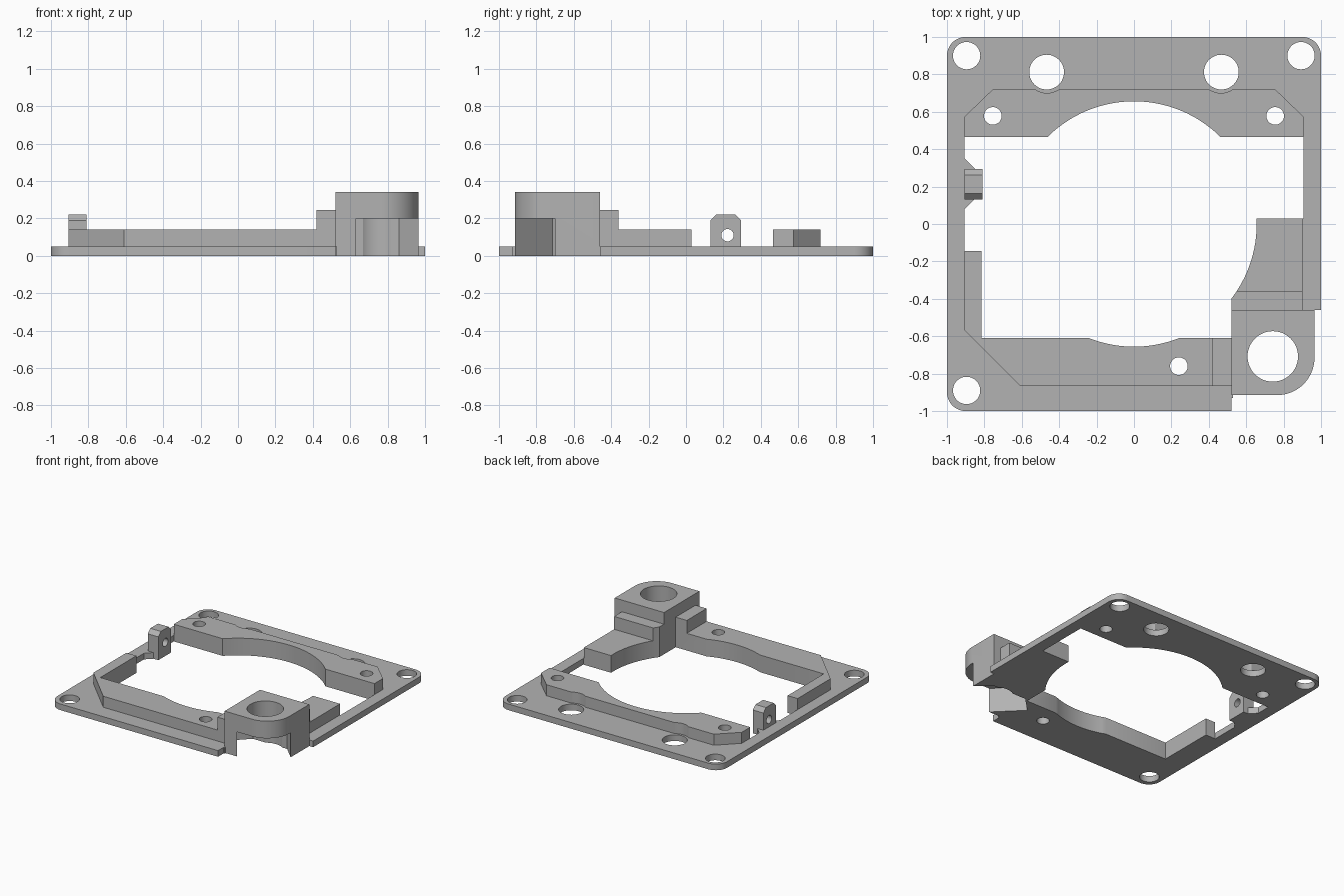
import bpy, bmesh, math
from mathutils import Matrix

if "Cube" in bpy.data.objects:
    bpy.data.objects.remove(bpy.data.objects["Cube"])

grey = bpy.data.materials.new("light grey plastic")
grey.diffuse_color = (0.45, 0.45, 0.45, 1)
grey.use_nodes = True
grey.node_tree.nodes["Principled BSDF"].inputs["Base Color"].default_value = grey.diffuse_color


def arc(cx, cy, r, a0, a1, n=12):
    """Points along a circular arc, angles in degrees."""
    pts = []
    for i in range(n + 1):
        a = math.radians(a0 + (a1 - a0) * i / n)
        pts.append((cx + r * math.cos(a), cy + r * math.sin(a)))
    return pts


def prism(name, pts, z0, z1):
    """Extrude a flat outline from z0 to z1."""
    bm = bmesh.new()
    face = bm.faces.new([bm.verts.new((x, y, z0)) for x, y in pts])
    res = bmesh.ops.extrude_face_region(bm, geom=[face])
    top = [v for v in res["geom"] if isinstance(v, bmesh.types.BMVert)]
    bmesh.ops.translate(bm, verts=top, vec=(0, 0, z1 - z0))
    bmesh.ops.recalc_face_normals(bm, faces=bm.faces)
    mesh = bpy.data.meshes.new(name)
    bm.to_mesh(mesh)
    bm.free()
    mesh.materials.append(grey)
    ob = bpy.data.objects.new(name, mesh)
    bpy.context.collection.objects.link(ob)
    return ob


def disc(name, x, y, r, z0, z1):
    return prism(name, arc(x, y, r, 0, 360 * 47 / 48, 47), z0, z1)


def boolean(target, tool, operation):
    """Apply a boolean and remove the tool."""
    mod = target.modifiers.new("bool", "BOOLEAN")
    mod.operation = operation
    mod.solver = "EXACT"
    mod.object = tool
    bpy.context.view_layer.objects.active = target
    bpy.ops.object.modifier_apply(modifier=mod.name)
    bpy.data.objects.remove(tool)


R = 0.656  # main round opening

# Base plate with rounded corners and a missing corner for the housing
frame = prism("mount_frame",
              [(0.53, -1), (0.53, -0.46), (1, -0.46)]
              + arc(0.9, 0.9, 0.1, 0, 90) + arc(-0.9, 0.9, 0.1, 90, 180)
              + arc(-0.9, -0.9, 0.1, 180, 270), 0, 0.05)
boolean(frame, prism("plate_trim", [(0.52, -1.1), (0.6, -1.1), (0.6, -0.93), (0.52, -0.93)],
                     -0.1, 0.2), "DIFFERENCE")

# Raised back bar, relieved around the two large holes
back_bar = prism("back_bar", [(-0.905, 0.4), (0.905, 0.4), (0.905, 0.575), (0.755, 0.72),
                              (-0.755, 0.72), (-0.905, 0.575)], 0.02, 0.14)
for s in (-1, 1):
    boolean(back_bar, disc("relief", s * 0.465, 0.812, 0.112, -0.1, 0.3), "DIFFERENCE")

# Raised front bar running round the left corner
front_bar = prism("front_bar", [(-0.905, -0.145), (-0.905, -0.57), (-0.61, -0.865),
                                (0.55, -0.865), (0.55, -0.55), (-0.75, -0.55),
                                (-0.75, -0.145)], 0.02, 0.14)

# Raised right bar and the two steps beside the housing
right_bar = prism("right_bar", [(0.45, -0.5), (0.9, -0.5), (0.9, 0.03), (0.45, 0.03)], 0.02, 0.14)
front_step = prism("front_step", [(0.42, -0.865), (0.55, -0.865), (0.55, -0.55),
                                  (0.42, -0.55)], 0.02, 0.245)
right_step = prism("right_step", [(0.45, -0.5), (0.9, -0.5), (0.9, -0.36), (0.45, -0.36)],
                   0.02, 0.245)

# Tall corner housing
housing = prism("housing", [(0.52, -0.46), (0.52, -0.915)]
                + arc(0.765, -0.715, 0.2, -90, 0, 16) + [(0.965, -0.46)], 0, 0.34)

for part in (back_bar, front_bar, right_bar, front_step, right_step, housing):
    boolean(frame, part, "UNION")

# Main opening, leaving the clip base on the left rail
opening = ([(-0.905, 0.465), (-0.905, 0.35), (-0.85, 0.295), (-0.81, 0.295), (-0.81, 0.13),
            (-0.855, 0.13), (-0.905, 0.08), (-0.905, -0.145), (-0.815, -0.145), (-0.815, -0.61)]
           + arc(0, 0, R, 248.4, 291.6, 14)
           + [(0.52, -0.61)] + arc(0, 0, R, -37.5, 2.6, 14)
           + [(0.905, 0.03), (0.905, 0.465)] + arc(0, 0, R, 45.1, 134.9, 28))
boolean(frame, prism("opening", opening, -0.1, 0.5), "DIFFERENCE")

# Diagonal channel under the housing
boolean(frame, prism("channel", [(0.63, -0.915), (0.43, -0.715), (0.55, -0.595), (0.86, -0.595),
                                 (1.4, -1.135), (0.93, -1.215)], -0.1, 0.2), "DIFFERENCE")

# Round holes: corners, large pair, bar screws, housing bore
holes = [(-0.895, 0.9, 0.073), (0.893, 0.9, 0.073), (-0.895, -0.89, 0.073),
         (-0.467, 0.812, 0.093), (0.467, 0.812, 0.093),
         (-0.755, 0.578, 0.047), (0.755, 0.578, 0.047), (0.24, -0.76, 0.047),
         (0.742, -0.708, 0.135)]
for x, y, r in holes:
    boolean(frame, disc("hole", x, y, r, -0.1, 0.5), "DIFFERENCE")

# Upright clip with chamfered top and a cross hole (outline in y-z, extruded along x)
turn = Matrix(((0, 0, 1, 0), (1, 0, 0, 0), (0, 1, 0, 0), (0, 0, 0, 1)))
clip = prism("clip", [(0.13, 0.0), (0.295, 0.0), (0.295, 0.19), (0.262, 0.222),
                      (0.163, 0.222), (0.13, 0.19)], -0.905, -0.81)
boolean(clip, disc("clip_hole", 0.222, 0.11, 0.033, -1.2, -0.5), "DIFFERENCE")
clip.data.transform(turn)
boolean(frame, clip, "UNION")

# Smooth the round walls, keep the edges sharp
bpy.ops.object.select_all(action="DESELECT")
frame.select_set(True)
bpy.context.view_layer.objects.active = frame
bpy.ops.object.shade_smooth_by_angle(angle=math.radians(25))
